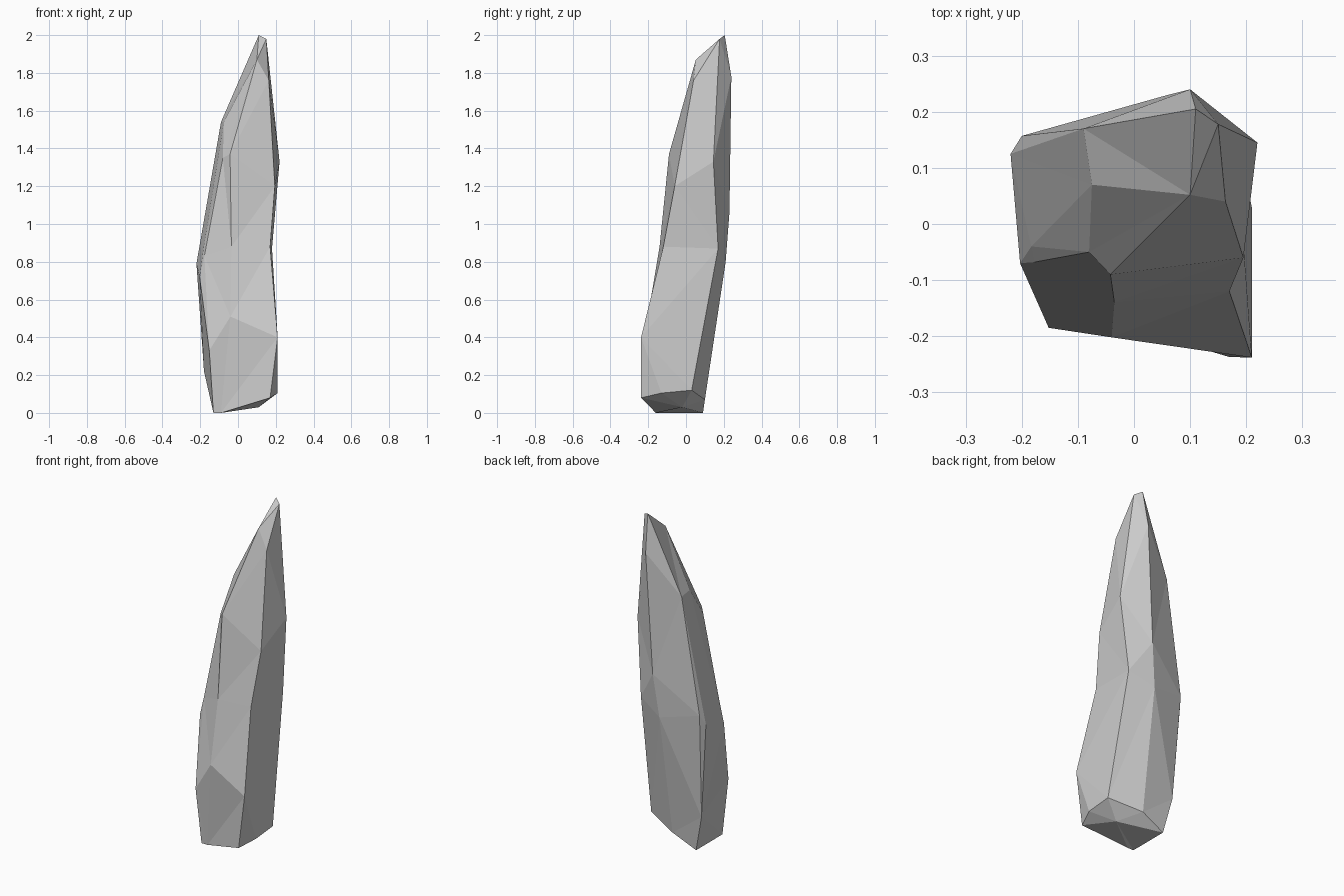
import bpy, bmesh

TIP = (0.11, 0.205, 2.0)
TIP_R = (0.15, 0.178, 1.98)
FOOT_BL = [(-0.13, 0.09, 0), (-0.18, 0.11, 0.22)]
FOOT_FL = [(-0.13, -0.16, 0), (-0.152, -0.185, 0.33)]
SHOULDER = (0.10, 0.052, 1.87)
UPPER_L = (-0.09, 0.17, 1.54)

# Lengthwise ridges, bottom to top, counterclockwise seen from above
ridges = [
    # front right
    [(0.17, -0.237, 0.08), (0.21, -0.238, 0.4), (0.17, -0.12, 0.88),
     (0.195, -0.06, 1.2), (0.163, 0.04, 1.76), TIP_R],
    # lower right chamfer
    [(0.21, -0.13, 0.105), (0.21, -0.238, 0.4), (0.17, -0.12, 0.88),
     (0.195, -0.06, 1.2), (0.163, 0.04, 1.76), TIP_R],
    # back right
    [(0.21, 0.03, 0.12), (0.18, 0.17, 0.87), (0.22, 0.145, 1.33), TIP_R],
    # back
    [(0.02, 0.10, 0.07), (0.03, 0.21, 0.8), (0.06, 0.23, 1.06),
     (0.10, 0.24, 1.78), TIP],
    # back left
    FOOT_BL + [(-0.20, 0.157, 0.85), UPPER_L, TIP],
    # left
    FOOT_BL + [(-0.22, 0.125, 0.79), UPPER_L, TIP],
    # front left
    FOOT_FL + [(-0.203, -0.07, 0.72), (-0.183, -0.04, 0.87),
               (-0.075, 0.07, 1.54), SHOULDER, TIP],
    # front left notch
    FOOT_FL + [(-0.178, -0.068, 0.83), (-0.08, -0.05, 1.35), SHOULDER, TIP],
    # front
    [(-0.09, -0.16, 0), (-0.04, -0.202, 0.51), (-0.035, -0.14, 0.88),
     (-0.042, -0.09, 1.37), SHOULDER, TIP],
]

bm = bmesh.new()
verts = {}


def vert(p):
    if p not in verts:
        verts[p] = bm.verts.new(p)
    return verts[p]


def tri(*pts):
    if len(set(pts)) == 3:
        vs = [vert(p) for p in pts]
        if not bm.faces.get(vs):
            bm.faces.new(vs)


def zip_ridges(a, b):
    # Skin the strip between two ridges, always climbing the lower one
    i = j = 0
    while i < len(a) - 1 or j < len(b) - 1:
        up_a = a[i + 1][2] if i < len(a) - 1 else 9
        up_b = b[j + 1][2] if j < len(b) - 1 else 9
        if up_a < up_b:
            tri(a[i], b[j], a[i + 1])
            i += 1
        elif up_b < up_a:
            tri(a[i], b[j], b[j + 1])
            j += 1
        else:
            tri(a[i], b[j], b[j + 1])
            tri(a[i], b[j + 1], a[i + 1])
            i += 1
            j += 1


# Side facets and faceted base
base = (0.11, -0.02, 0.03)
for a, b in zip(ridges, ridges[1:] + ridges[:1]):
    zip_ridges(a, b)
    tri(b[0], a[0], base)

bmesh.ops.recalc_face_normals(bm, faces=bm.faces[:])
mesh = bpy.data.meshes.new("rock_shard")
bm.to_mesh(mesh)
bm.free()
bpy.context.collection.objects.link(bpy.data.objects.new("rock_shard", mesh))
